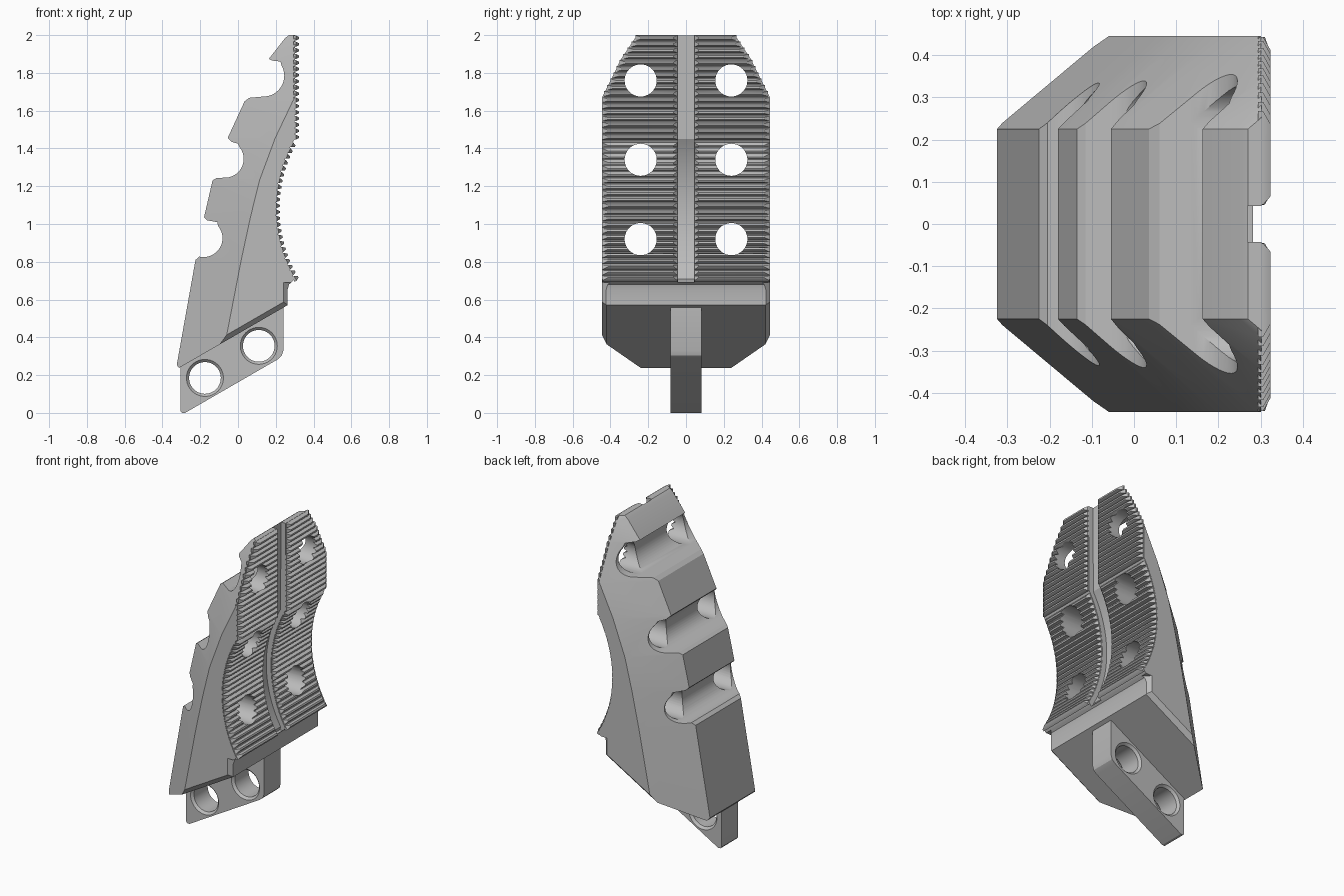
import bpy, bmesh, math
from mathutils import Vector

cube = bpy.data.objects.get("Cube")
if cube:
    bpy.data.objects.remove(cube, do_unlink=True)

grey = bpy.data.materials.new("plain grey")
grey.use_nodes = True
COLOR = (0.5, 0.5, 0.5, 1)
grey.diffuse_color = COLOR
grey.node_tree.nodes["Principled BSDF"].inputs["Base Color"].default_value = COLOR

HALF, RIDGE = 0.445, 0.225       # half width of the body and of its back face
BACK = [(0.1, -0.352), (0.25, -0.325), (0.81, -0.225), (1.035, -0.18), (1.23, -0.135),
        (1.455, -0.055), (1.65, 0.035), (1.87, 0.16), (1.985, 0.25), (2.0, 0.27)]
FRONT, ARC_Z, ARC_R = 0.302, 1.08, 0.735
ARC_X = 0.2 + ARC_R
ARC_A = math.asin(0.37 / ARC_R)


def loft(bm, sections):
    """Closed skin over loops with equal point counts."""
    rings = [[bm.verts.new(p) for p in s] for s in sections]
    n = len(rings[0])
    for a, b in zip(rings, rings[1:]):
        for i in range(n):
            j = (i + 1) % n
            bm.faces.new((a[i], a[j], b[j], b[i]))
    bm.faces.new(rings[0][::-1])
    bm.faces.new(rings[-1])


def finish(bm, name):
    bmesh.ops.recalc_face_normals(bm, faces=bm.faces[:])
    mesh = bpy.data.meshes.new(name)
    bm.to_mesh(mesh)
    bm.free()
    mesh.materials.append(grey)
    ob = bpy.data.objects.new(name, mesh)
    bpy.context.collection.objects.link(ob)
    return ob


def solid(name, sections):
    bm = bmesh.new()
    loft(bm, sections)
    return finish(bm, name)


def prism(name, outline, half):
    """Side outline (x, z) extruded across the width."""
    return solid(name, [[(x, y, z) for x, z in outline] for y in (-half, half)])


def combine(ob, other, op="DIFFERENCE", keep=False):
    mod = ob.modifiers.new("cut", "BOOLEAN")
    mod.operation, mod.solver, mod.object = op, "EXACT", other
    with bpy.context.temp_override(object=ob, active_object=ob):
        bpy.ops.object.modifier_apply(modifier=mod.name)
    if not keep:
        bpy.data.objects.remove(other, do_unlink=True)


def back_x(z):
    for (z0, x0), (z1, x1) in zip(BACK, BACK[1:]):
        if z <= z1:
            break
    return x0 + (x1 - x0) * (z - z0) / (z1 - z0)


def slant(z):
    return 0.23 + 0.03 * z / 2


def arc(cx, cz, r, a0, a1, n):
    return [(cx + r * math.cos(a0 + (a1 - a0) * i / n),
             cz + r * math.sin(a0 + (a1 - a0) * i / n)) for i in range(n + 1)]


def front_path(depth=0.0):
    """Concave grip followed by the straight upper front."""
    curve = arc(ARC_X - depth, ARC_Z, ARC_R, math.pi + ARC_A, math.pi - ARC_A, 32)
    return curve + [(FRONT - depth, 2.1)]


# Body: tapering envelope with slanted back sides
bm = bmesh.new()
sections = []
for z, x in BACK:
    c = x + slant(z)
    sections.append([(x, -RIDGE, z), (x, RIDGE, z), (c, HALF, z),
                     (0.7, HALF, z), (0.7, -HALF, z), (c, -HALF, z)])
loft(bm, sections)
# Small bevel along the sloping lower side edges
for side in (-1, 1):
    cut = bmesh.ops.bisect_plane(
        bm, geom=bm.verts[:] + bm.edges[:] + bm.faces[:], clear_outer=True,
        plane_co=(0.262, side * 0.42, 0.57), plane_no=Vector((0.5, side, -0.866)))
    edges = [e for e in cut["geom_cut"] if isinstance(e, bmesh.types.BMEdge)]
    bmesh.ops.holes_fill(bm, edges=edges, sides=0)
body = finish(bm, "body")

# Side profile trims the sloping bottom, lip and concave front
profile = [(-0.4, 2.2), (-0.4, 0.345), (-0.326, 0.255), (-0.312, 0.238), (0.262, 0.57),
           (0.262, 0.65), (0.27, 0.68), (0.288, 0.695)]
profile += front_path() + [(FRONT, 2.2)]
combine(body, prism("profile", profile, 0.6), "INTERSECT")

# Three rounded notches across the back
NOTCHES = [
    ([(-0.225, 0.81), (-0.205, 0.827)], (-0.182, 0.925, 0.1), (-90, 40),
     [(-0.11, 1.01), (-0.165, 1.02), (-0.182, 1.037)]),
    ([(-0.135, 1.23), (-0.115, 1.243)], (-0.07, 1.345, 0.1), (-80, 40),
     [(0.0, 1.425), (-0.035, 1.435), (-0.056, 1.457)]),
    ([(0.035, 1.65), (0.06, 1.668)], (0.135, 1.785, 0.11), (-90, 30),
     [(0.225, 1.86), (0.18, 1.865), (0.16, 1.875)]),
]
for floor, (cx, cz, r), (a0, a1), roof in NOTCHES:
    low, high = floor[0], roof[-1]
    outline = [(low[0] - 0.15, low[1] - 0.1)] + floor
    outline += arc(cx, cz, r, math.radians(a0), math.radians(a1), 16) + roof
    outline.append((high[0] - 0.15, high[1] + 0.02))
    combine(body, prism("notch", outline, 0.6))

# Central channel down the front
channel = [(0.6, 0.69), (0.262, 0.69)] + front_path(0.033) + [(0.6, 2.1)]
combine(body, prism("channel", channel, 0.043))

# Corner bevels below the lip
for s in (-1, 1):
    tri = [(0.225, s * 0.46), (0.29, s * 0.395), (0.29, s * 0.46)]
    combine(body, solid("corner", [[(x, y, z) for x, y in tri] for z in (0.5, 0.69)]))

# Grip ridges with tapered ends, on both sides of the channel
bm = bmesh.new()
stations = []
count = 23
for i in range(count + 1):
    a = ARC_A * (2 * i / count - 1)
    if i < count:
        stations.append((Vector((ARC_X - ARC_R * math.cos(a), 0, ARC_Z + ARC_R * math.sin(a))),
                         Vector((math.cos(a), 0, -math.sin(a)))))
for i in range(17):
    stations.append((Vector((FRONT, 0, 1.46 + i * 0.0328)), Vector((1, 0, 0))))
for p, normal in stations:
    along = Vector((-normal.z, 0, normal.x))
    edge = RIDGE + (HALF - RIDGE) * (p.x - back_x(p.z)) / slant(p.z)
    edge = min(edge, HALF) - 0.002
    for s in (-1, 1):
        rects = []
        for lift, w, y0, y1 in ((-0.008, 0.0145, 0.044, edge), (0.004, 0.0135, 0.046, edge),
                                (0.021, 0.005, 0.065, edge - 0.03)):
            rects.append([p + normal * lift + along * w * k + Vector((0, s * y, 0))
                          for k, y in ((-1, y0), (1, y0), (1, y1), (-1, y1))])
        loft(bm, rects)
ridges = finish(bm, "grip_ridges")

# Six round holes through body and ridges
for z in (0.92, 1.34, 1.76):
    for y in (-0.24, 0.24):
        ring = arc(y, z, 0.085, 0, math.tau, 40)[:-1]
        drill = solid("drill", [[(x, a, b) for a, b in ring] for x in (-0.5, 0.6)])
        combine(body, drill, keep=True)
        combine(ridges, drill)

# Mounting tab with two countersunk holes
tab = prism("mounting_tab", [(-0.305, 0.01), (-0.297, 0), (-0.28, 0), (0.21, 0.283),
                             (0.232, 0.303), (0.24, 0.33), (0.24, 0.6), (0, 0.48),
                             (-0.29, 0.29), (-0.305, 0.246)], 0.082)
for cx, cz in ((-0.175, 0.185), (0.11, 0.355)):
    rings = []
    for y, r in ((-0.09, 0.106), (-0.068, 0.084), (0.068, 0.084), (0.09, 0.106)):
        rings.append([(x, y, z) for x, z in arc(cx, cz, r, 0, math.tau, 40)[:-1]])
    combine(tab, solid("drill", rings))

for ob in (body, ridges, tab):
    bpy.ops.object.select_all(action="DESELECT")
    ob.select_set(True)
    bpy.context.view_layer.objects.active = ob
    bpy.ops.object.shade_smooth_by_angle(angle=math.radians(25))
